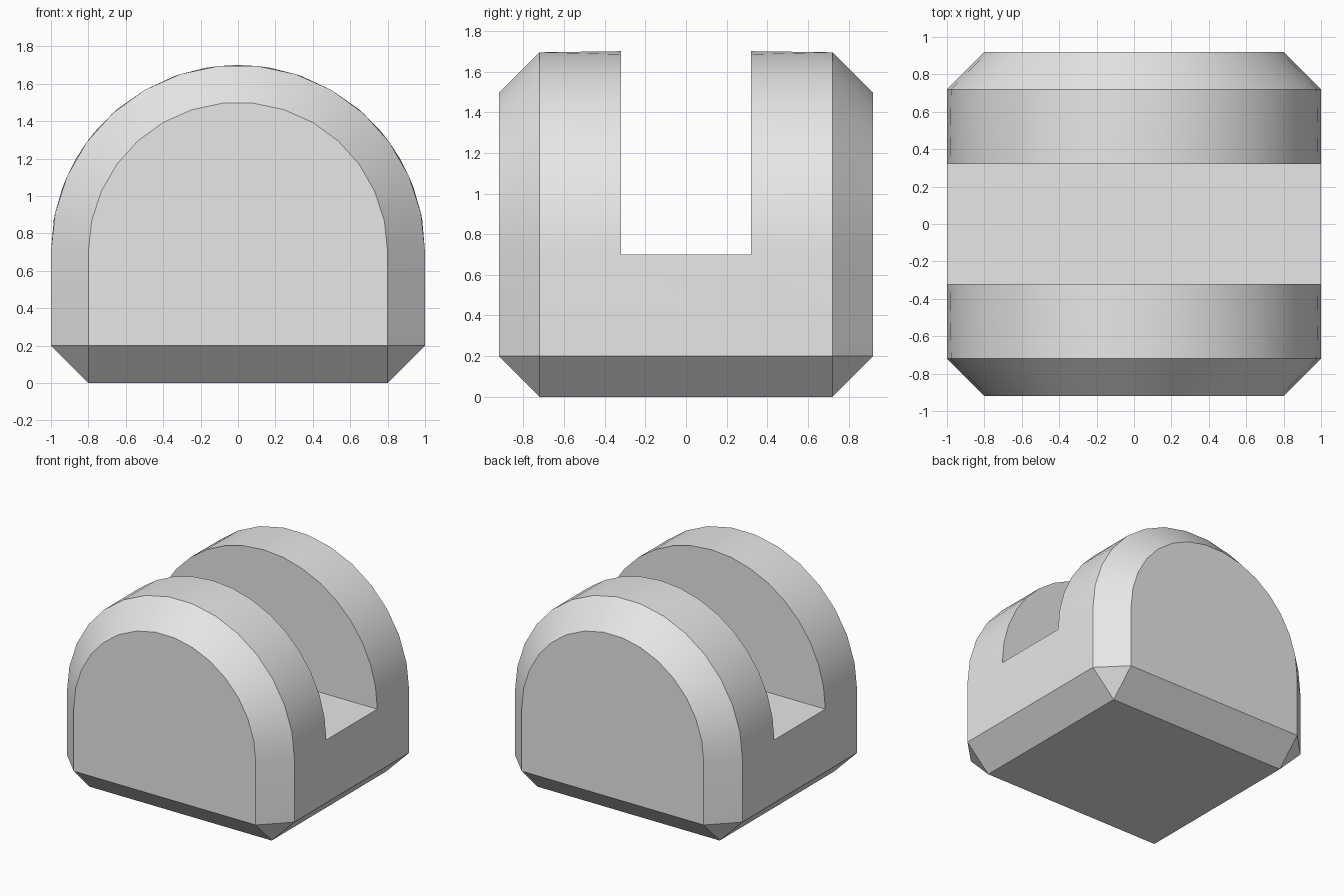
import bpy, bmesh, math

if "Cube" in bpy.data.objects:
    bpy.data.objects.remove(bpy.data.objects["Cube"])

HALF_Y, EDGE_Y, SLOT_Y = 0.92, 0.72, 0.32   # end face, chamfer start, slot wall
OUTER, INNER = 1.0, 0.8                      # arch radii
SPRING_Z, BEVEL_Z = 0.7, 0.2                 # arch centre height, bottom chamfer

bm = bmesh.new()


def arc(radius, y, steps):
    """Half-circle of vertices from +x over the top to -x."""
    return [bm.verts.new((radius * math.cos(math.pi * i / steps), y,
                          SPRING_Z + radius * math.sin(math.pi * i / steps)))
            for i in range(steps + 1)]


def zip_arcs(a, b):
    """Skin two arcs that may have different vertex counts."""
    na, nb = len(a) - 1, len(b) - 1
    i = j = 0
    while i < na or j < nb:
        ta, tb = (i + 1) * nb, (j + 1) * na
        if ta == tb:
            bm.faces.new((a[i], a[i + 1], b[j + 1], b[j]))
            i, j = i + 1, j + 1
        elif ta < tb:
            bm.faces.new((a[i], a[i + 1], b[j]))
            i += 1
        else:
            bm.faces.new((a[i], b[j + 1], b[j]))
            j += 1


ends = {}
for s in (-1, 1):
    # Arched cheek: end face, chamfer ring, rounded top and slot wall
    face_arc = arc(INNER, s * HALF_Y, 15)
    edge_arc = arc(OUTER, s * EDGE_Y, 15)
    slot_arc = arc(OUTER, s * SLOT_Y, 18)
    face_low = [bm.verts.new((x * INNER, s * HALF_Y, BEVEL_Z)) for x in (1, -1)]
    edge_low = [bm.verts.new((x * OUTER, s * EDGE_Y, BEVEL_Z)) for x in (1, -1)]
    base = [bm.verts.new((x * INNER, s * EDGE_Y, 0)) for x in (1, -1)]

    bm.faces.new([face_low[0]] + face_arc + [face_low[1]])
    zip_arcs(face_arc, edge_arc)
    zip_arcs(edge_arc, slot_arc)
    bm.faces.new(slot_arc)

    # Vertical chamfers, bottom chamfer and its corner triangles
    for k, end in ((0, 0), (1, -1)):
        bm.faces.new((face_low[k], face_arc[end], edge_arc[end], edge_low[k]))
        bm.faces.new((face_low[k], edge_low[k], base[k]))
    bm.faces.new((face_low[0], face_low[1], base[1], base[0]))
    ends[s] = (edge_arc, slot_arc, edge_low, base)

# Sides with their bottom chamfers
f, b = ends[-1], ends[1]
for k, end in ((0, 0), (1, -1)):
    bm.faces.new((f[2][k], b[2][k], b[0][end], b[1][end], f[1][end], f[0][end]))
    bm.faces.new((f[2][k], b[2][k], b[3][k], f[3][k]))

# Slot floor and underside
bm.faces.new((f[1][0], f[1][-1], b[1][-1], b[1][0]))
bm.faces.new((f[3][0], f[3][1], b[3][1], b[3][0]))

bmesh.ops.recalc_face_normals(bm, faces=bm.faces[:])
mesh = bpy.data.meshes.new("slotted_block")
bm.to_mesh(mesh)
bm.free()

grey = bpy.data.materials.new("light_grey")
grey.diffuse_color = (0.8, 0.8, 0.8, 1)
grey.use_nodes = True
grey.node_tree.nodes["Principled BSDF"].inputs["Base Color"].default_value = grey.diffuse_color
mesh.materials.append(grey)

block = bpy.data.objects.new("slotted_block", mesh)
bpy.context.collection.objects.link(block)
bpy.context.view_layer.objects.active = block
block.select_set(True)
bpy.ops.object.shade_smooth_by_angle(angle=math.radians(30))
